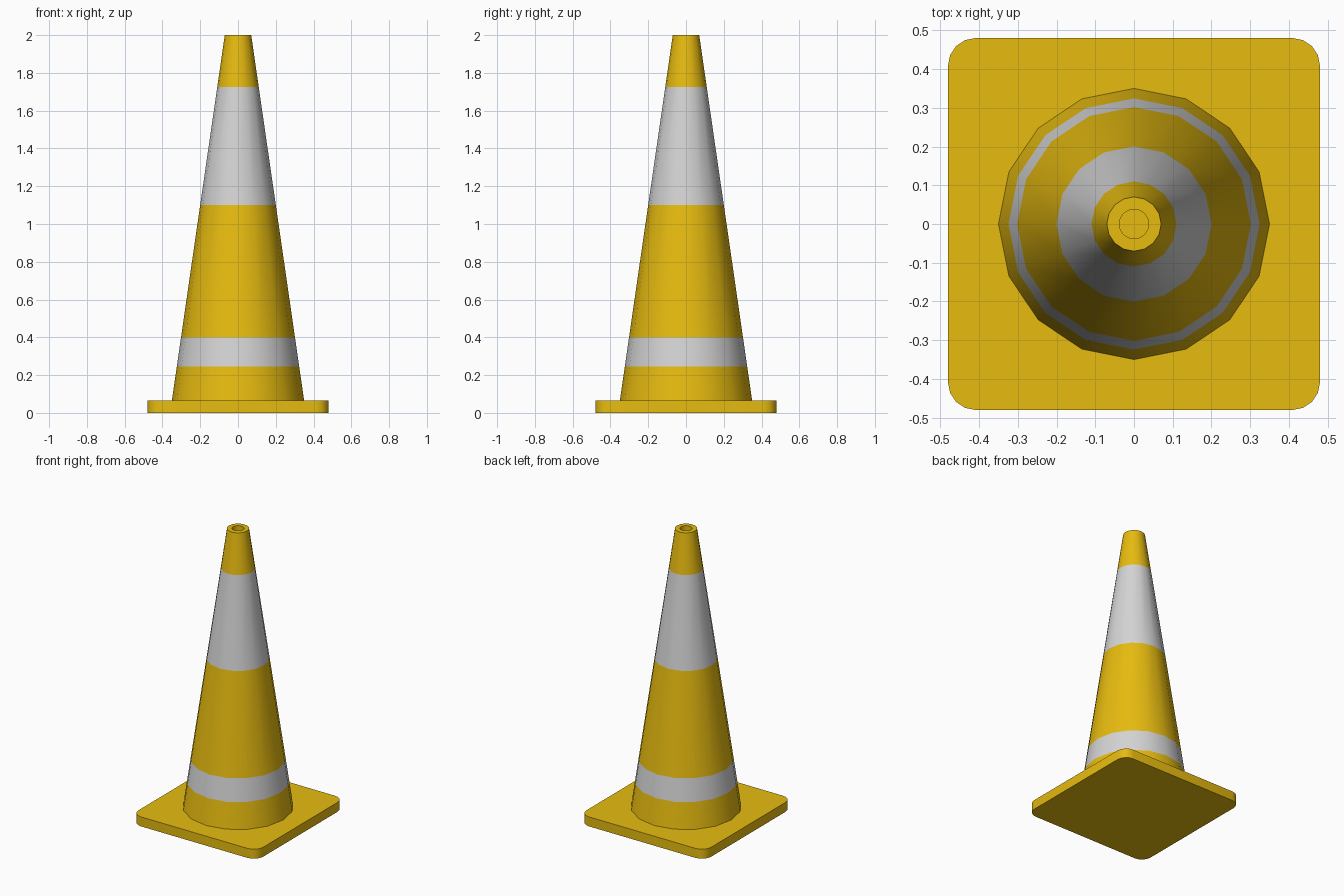
import bpy, bmesh, math

if "Cube" in bpy.data.objects:
    bpy.data.objects.remove(bpy.data.objects["Cube"])


def material(name, rgb):
    m = bpy.data.materials.new(name)
    m.diffuse_color = (*rgb, 1)
    m.use_nodes = True
    m.node_tree.nodes["Principled BSDF"].inputs["Base Color"].default_value = m.diffuse_color
    return m


yellow = material("yellow", (0.80, 0.50, 0.005))
white = material("white", (0.66, 0.66, 0.66))


def finish(name, bm, mats):
    bmesh.ops.recalc_face_normals(bm, faces=bm.faces)
    mesh = bpy.data.meshes.new(name)
    bm.to_mesh(mesh)
    bm.free()
    for m in mats:
        mesh.materials.append(m)
    ob = bpy.data.objects.new(name, mesh)
    bpy.context.collection.objects.link(ob)
    bpy.ops.object.select_all(action='DESELECT')
    ob.select_set(True)
    bpy.context.view_layer.objects.active = ob
    bpy.ops.object.shade_smooth_by_angle(angle=math.radians(35))
    return ob


# Square base plate with rounded corners
H, R, Z, SEG = 0.48, 0.07, 0.066, 4
bm = bmesh.new()
outline = []
for q in range(4):
    mid = math.pi / 4 + q * math.pi / 2
    cx = math.copysign(H - R, math.cos(mid))
    cy = math.copysign(H - R, math.sin(mid))
    for i in range(SEG + 1):
        a = q * math.pi / 2 + i * math.pi / 2 / SEG
        outline.append(bm.verts.new((cx + R * math.cos(a), cy + R * math.sin(a), 0)))
plate = bm.faces.new(outline)
top = bmesh.ops.extrude_face_region(bm, geom=[plate], use_keep_orig=True)
bmesh.ops.translate(bm, vec=(0, 0, Z),
                    verts=[g for g in top["geom"] if isinstance(g, bmesh.types.BMVert)])
finish("base_plate", bm, [yellow])

# Tapered 16-sided cone: rings at the stripe edges, then a small hole in the tip
N = 16


def taper(z):
    return 0.35 + (0.07 - 0.35) * (z - Z) / (2 - Z)


profile = [(taper(z), z) for z in (Z, 0.245, 0.40, 1.10, 1.725, 2.0)]
profile += [(0.038, 2.0), (0.038, 1.90)]
striped = (1, 3)  # profile steps that carry a white band
bm = bmesh.new()
rings = [[bm.verts.new((r * math.cos(2 * math.pi * i / N), r * math.sin(2 * math.pi * i / N), z))
          for i in range(N)] for r, z in profile]
for k in range(len(rings) - 1):
    for i in range(N):
        j = (i + 1) % N
        f = bm.faces.new((rings[k][i], rings[k][j], rings[k + 1][j], rings[k + 1][i]))
        f.material_index = 1 if k in (1, 3) else 0
bm.faces.new(rings[-1])
bm.faces.new(rings[0])
finish("cone_body", bm, [yellow, white])
